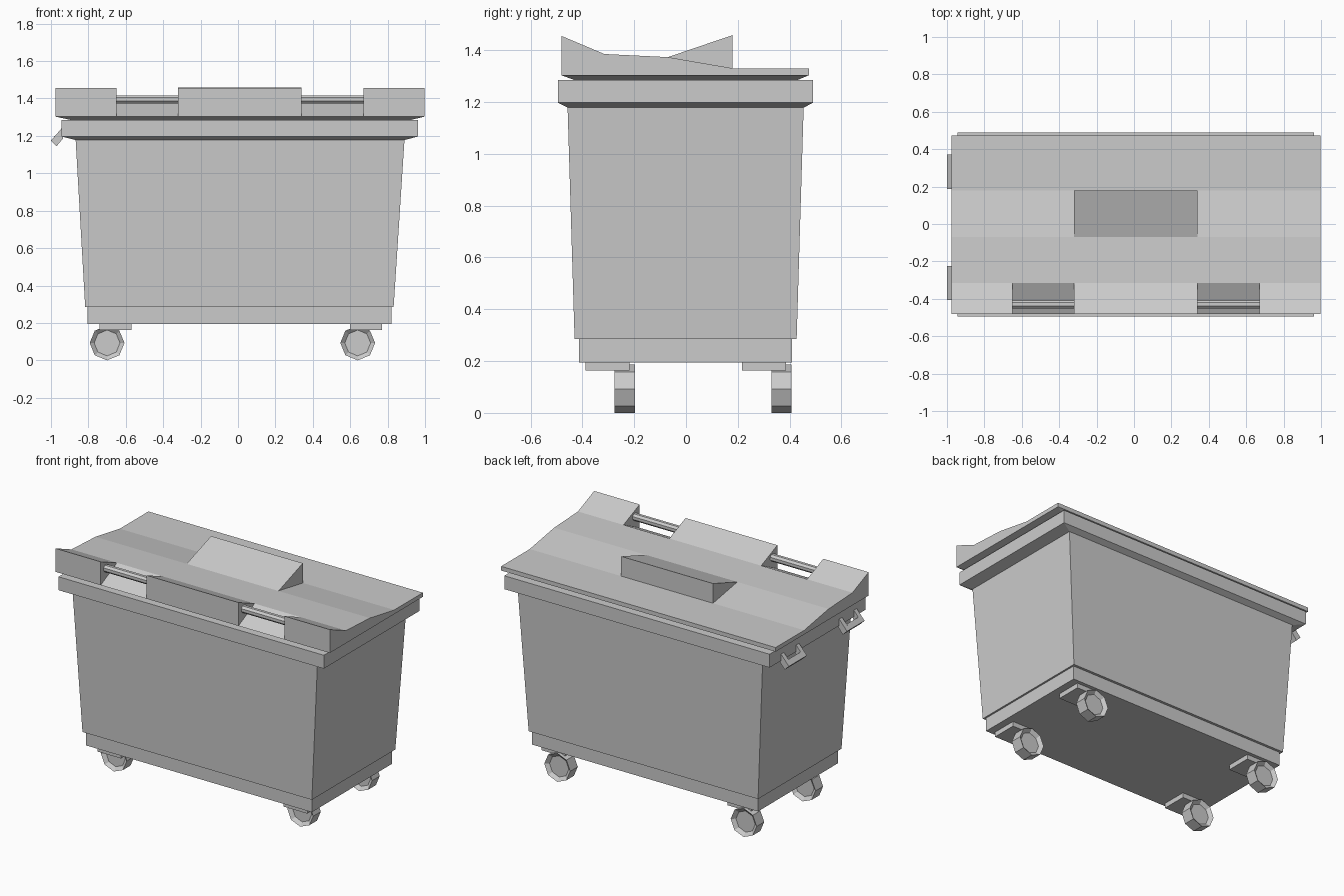
import bpy, bmesh, math
from mathutils import Matrix

if "Cube" in bpy.data.objects:
    bpy.data.objects.remove(bpy.data.objects["Cube"])


def finish(name, bm):
    bmesh.ops.recalc_face_normals(bm, faces=bm.faces)
    mesh = bpy.data.meshes.new(name)
    bm.to_mesh(mesh)
    bm.free()
    obj = bpy.data.objects.new(name, mesh)
    bpy.context.collection.objects.link(obj)
    return obj


def loft(name, rings):
    """Closed stack of rectangles: (x0, x1, y0, y1, z)."""
    bm = bmesh.new()
    loops = [[bm.verts.new(p) for p in ((a, c, z), (b, c, z), (b, d, z), (a, d, z))]
             for a, b, c, d, z in rings]
    for lo, hi in zip(loops, loops[1:]):
        for i in range(4):
            j = (i + 1) % 4
            bm.faces.new((lo[i], lo[j], hi[j], hi[i]))
    bm.faces.new(loops[0])
    bm.faces.new(loops[-1])
    return finish(name, bm)


def prism_mesh(profile, start, end, axis):
    """Profile is (y, z) for axis x, or (x, z) for axis y."""
    def point(p, t):
        return (t, p[0], p[1]) if axis == 'x' else (p[0], t, p[1])
    bm = bmesh.new()
    a = [bm.verts.new(point(p, start)) for p in profile]
    b = [bm.verts.new(point(p, end)) for p in profile]
    bm.faces.new(a)
    bm.faces.new(b)
    for i in range(len(a)):
        j = (i + 1) % len(a)
        bm.faces.new((a[i], a[j], b[j], b[i]))
    bmesh.ops.recalc_face_normals(bm, faces=bm.faces)
    bm.normal_update()
    return bm


def prism(name, profile, start, end, axis='x'):
    return finish(name, prism_mesh(profile, start, end, axis))


def cylinder(bm, radius, depth, sides, matrix):
    bmesh.ops.create_cone(bm, cap_ends=True, segments=sides, radius1=radius,
                          radius2=radius, depth=depth, matrix=matrix)


# Tapered container with stepped base and flared rim
loft("bin_body", [
    (-0.805, 0.82, -0.413, 0.41, 0.195),
    (-0.805, 0.82, -0.413, 0.41, 0.285),
    (-0.817, 0.832, -0.43, 0.427, 0.285),
    (-0.868, 0.89, -0.457, 0.454, 1.178),
    (-0.944, 0.963, -0.494, 0.49, 1.197),
    (-0.944, 0.963, -0.494, 0.49, 1.284),
])

# Lid with a sloping front edge and chamfered underside
X0, X1 = -0.976, 0.997
lid = prism_mesh([(-0.481, 1.303), (-0.315, 1.385), (-0.07, 1.373), (0.18, 1.33),
                  (0.474, 1.33), (0.474, 1.303)], X0, X1, 'x')
under = min(lid.faces, key=lambda f: f.normal.z)
bmesh.ops.inset_region(lid, faces=[under], thickness=0.05)
for v in under.verts:
    v.co = (-0.89 if v.co.x < 0 else 0.92, -0.43 if v.co.y < 0 else 0.43, 1.2845)
finish("lid", lid)

# Raised wedge on the lid
prism("lid_wedge", [(-0.07, 1.373), (0.18, 1.458), (0.18, 1.33)], -0.32, 0.34)

# Front lip blocks with two grip gaps between them
for i, (a, b) in enumerate(((X0, -0.65), (-0.32, 0.34), (0.67, X1))):
    prism(f"lid_front_block_{i + 1}",
          [(-0.481, 1.303), (-0.481, 1.455), (-0.315, 1.385)], a, b)

# Grip rods across the gaps
for i, (a, b) in enumerate(((-0.65, -0.32), (0.34, 0.67))):
    bm = bmesh.new()
    cylinder(bm, 0.024, b - a, 8, Matrix.Translation(((a + b) / 2, -0.43, 1.395))
             @ Matrix.Rotation(math.pi / 2, 4, 'Y') @ Matrix.Rotation(math.pi / 8, 4, 'Z'))
    finish(f"lid_grip_rod_{i + 1}", bm)

# U-shaped handles under the left rim
arm = [(-1.0, 1.175), (-0.97, 1.145), (-0.935, 1.187), (-0.935, 1.25)]
bar = [(-1.0, 1.175), (-0.97, 1.145), (-0.948, 1.171), (-0.976, 1.203)]
for side, y0, y1 in (("front", -0.405, -0.225), ("back", 0.187, 0.372)):
    prism(f"{side}_handle_arm_1", arm, y0, y0 + 0.03, 'y')
    prism(f"{side}_handle_arm_2", arm, y1 - 0.03, y1, 'y')
    prism(f"{side}_handle_bar", bar, y0 + 0.03, y1 - 0.03, 'y')

# Casters: mounting plate and eight-sided wheel with recessed hubs
R = 0.093
for side, x in (("left", -0.70), ("right", 0.64)):
    for end, y in (("front", -0.236), ("back", 0.369)):
        loft(f"{end}_{side}_caster_plate", [
            (x - 0.04, x + 0.13, y - 0.152, y + 0.017, z) for z in (0.163, 0.195)])
        bm = bmesh.new()
        cylinder(bm, R, 0.078, 8, Matrix.Translation((x, y, R))
                 @ Matrix.Rotation(math.pi / 2, 4, 'X'))
        bm.normal_update()
        for cap in [f for f in bm.faces if len(f.verts) == 8]:
            bmesh.ops.inset_region(bm, faces=[cap], thickness=0.024)
            bmesh.ops.translate(bm, verts=cap.verts,
                                vec=(0, 0.02 if cap.normal.y < 0 else -0.02, 0))
        finish(f"{end}_{side}_wheel", bm)
